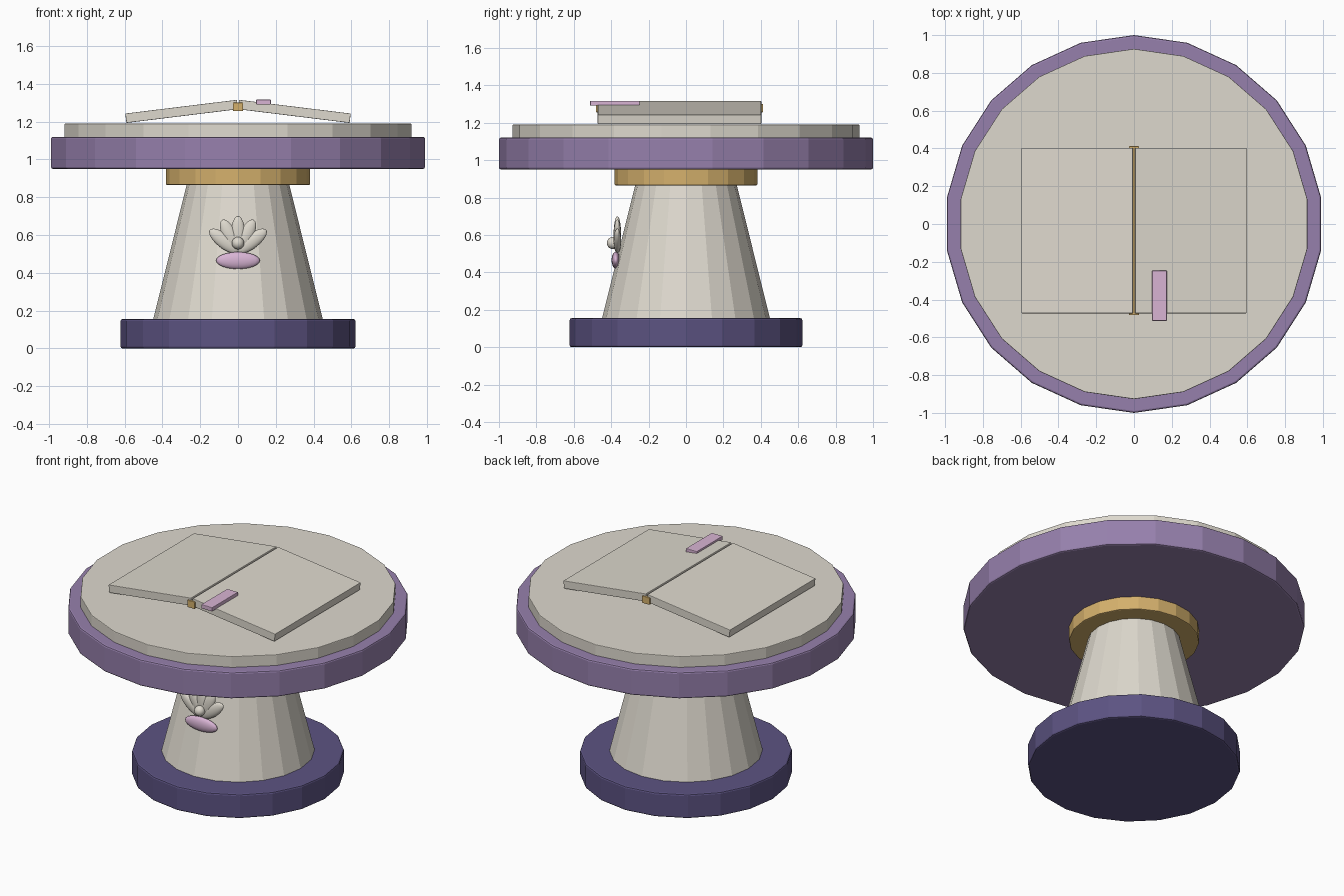
import bpy
from math import sin, cos, radians, pi
from mathutils import Matrix

if "Cube" in bpy.data.objects:
    bpy.data.objects.remove(bpy.data.objects["Cube"])


def material(name, rgb):
    # sRGB 0-255 to linear
    lin = [((c / 255 + 0.055) / 1.055) ** 2.4 for c in rgb] + [1]
    m = bpy.data.materials.new(name)
    m.use_nodes = True
    m.diffuse_color = lin
    m.node_tree.nodes["Principled BSDF"].inputs["Base Color"].default_value = lin
    return m


cream = material("cream", (222, 217, 206))
purple = material("purple", (150, 128, 172))
indigo = material("indigo", (92, 83, 130))
gold = material("gold", (212, 176, 108))
pink = material("pink", (216, 180, 212))


def finish(name, mat, bevel=0):
    ob = bpy.context.object
    ob.name = name
    ob.data.materials.append(mat)
    if bevel:
        mod = ob.modifiers.new("Bevel", "BEVEL")
        mod.width = bevel
        mod.segments = 2
        mod.limit_method = "ANGLE"
        mod.angle_limit = radians(40)
    return ob


def drum(name, mat, sides, z0, z1, r0, r1, bevel=0):
    bpy.ops.mesh.primitive_cone_add(vertices=sides, radius1=r0, radius2=r1,
                                    depth=z1 - z0, location=(0, 0, (z0 + z1) / 2))
    return finish(name, mat, bevel)


def box(name, mat, center, size, tilt=0, bevel=0.003):
    bpy.ops.mesh.primitive_cube_add(size=1)
    ob = finish(name, mat, bevel)
    ob.data.transform(Matrix.Diagonal((*size, 1)))
    ob.location = center
    ob.rotation_euler.y = tilt
    return ob


def blob(name, mat, center, radii, lean=0):
    bpy.ops.mesh.primitive_uv_sphere_add(segments=20, ring_count=12, radius=1)
    ob = finish(name, mat)
    ob.data.transform(Matrix.Diagonal((*radii, 1)))
    ob.location = center
    ob.rotation_euler.y = lean
    bpy.ops.object.shade_smooth()
    return ob


# Pedestal and table top
drum("base", indigo, 20, 0, 0.155, 0.622, 0.622, 0.01)
drum("column", cream, 20, 0.15, 0.88, 0.45, 0.268)
drum("collar", gold, 20, 0.865, 0.955, 0.382, 0.382, 0.006)
drum("table_rim", purple, 22, 0.95, 1.12, 1, 1, 0.01)
drum("table_top", cream, 22, 1.115, 1.19, 0.927, 0.927, 0.004)

# Open book: two tilted page blocks meeting at the spine
tilt, length, thick = radians(7), 0.595, 0.05
for side, name in ((-1, "right"), (1, "left")):
    x = length / 2 * cos(tilt) + thick / 2 * sin(tilt)
    z = 1.266 - length / 2 * sin(tilt) + thick / 2 * cos(tilt)
    box(name + "_pages", cream, (side * x, -0.035, z), (length, 0.875, thick), side * tilt)
box("book_spine", gold, (0, -0.035, 1.278), (0.054, 0.895, 0.045), bevel=0.004)
box("bookmark", pink, (0.135, -0.38, 1.304), (0.078, 0.265, 0.026))

# Lotus emblem on the column
half = 0.095
for i in range(-2, 3):
    a = radians(26 * i)
    blob("lotus_petal", cream, (half * sin(a), -0.367, 0.51 + half * cos(a)),
         (0.038, 0.02, half), a)
blob("lotus_pearl", cream, (0, -0.39, 0.557), (0.033, 0.033, 0.033))
blob("lotus_cushion", pink, (0, -0.375, 0.465), (0.116, 0.023, 0.045))
